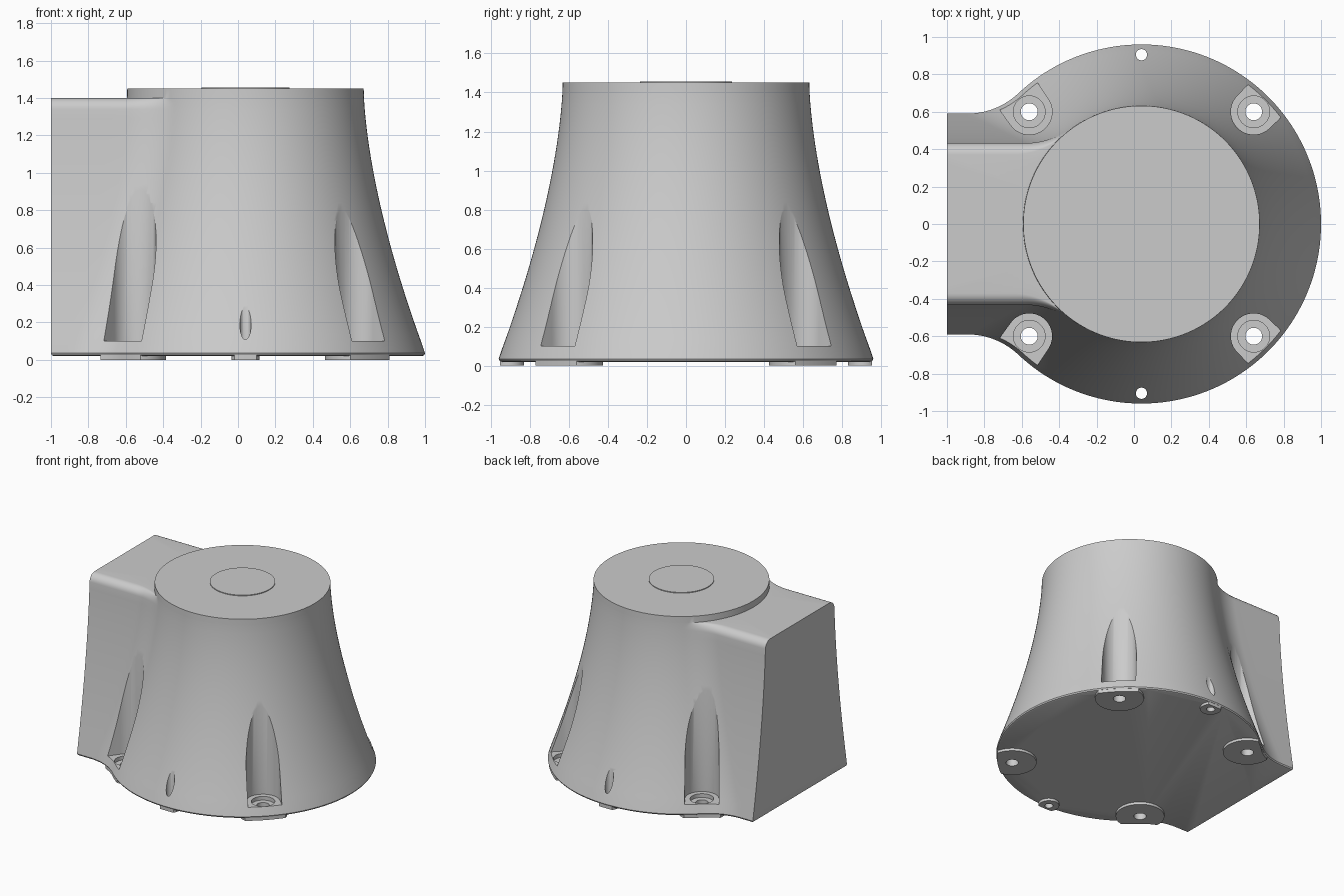
import bpy, bmesh, math
from mathutils import Vector

if "Cube" in bpy.data.objects:
    bpy.data.objects.remove(bpy.data.objects["Cube"])

CX = 0.04                      # axis of the flared drum
TOP, SHELF, EDGE = 1.45, 1.40, 0.06


def drum_radius(z):
    return 0.632 + 0.328 * max(0, (TOP - z) / 1.41) ** 1.6


def outline(z, inset=0.0):
    """Circle blended by concave fillets into a straight-sided block ending at x = -1."""
    r = drum_radius(z) - inset
    w = 0.43 + 0.16 * max(0, (TOP - z) / 1.41) ** 1.6 - inset
    h = z - (SHELF - EDGE)
    if h > 0:
        w -= EDGE - math.sqrt(max(0, EDGE ** 2 - h ** 2))
    f = 0.4
    fx = CX - math.sqrt((r + f) ** 2 - (w + f) ** 2)
    a = math.atan2(w + f, fx - CX)
    pts = [(CX + r * math.cos(t), r * math.sin(t))
           for t in (-a + 2 * a * i / 128 for i in range(129))]
    fil = []
    for i in range(1, 17):
        t = (a - math.pi) + (-math.pi / 2 - (a - math.pi)) * i / 16
        fil.append((fx + f * math.cos(t), w + f + f * math.sin(t)))
    fil += [(fx + (-1 + inset - fx) * i / 4, w) for i in range(1, 5)]
    end = [(-1 + inset, w - 2 * w * i / 16) for i in range(1, 16)]
    return pts + fil + end + [(x, -y) for x, y in reversed(fil)]


def loft(name, rings):
    bm = bmesh.new()
    vs = [[bm.verts.new(p) for p in ring] for ring in rings]
    n = len(rings[0])
    for lo, hi in zip(vs, vs[1:]):
        for i in range(n):
            j = (i + 1) % n
            bm.faces.new((lo[i], lo[j], hi[j], hi[i]))
    bm.faces.new(vs[0][::-1])
    bm.faces.new(vs[-1])
    bmesh.ops.remove_doubles(bm, verts=bm.verts, dist=1e-5)
    bmesh.ops.recalc_face_normals(bm, faces=bm.faces)
    me = bpy.data.meshes.new(name)
    bm.to_mesh(me)
    bm.free()
    ob = bpy.data.objects.new(name, me)
    bpy.context.collection.objects.link(ob)
    return ob


def prism(name, pts, z0, z1):
    return loft(name, [[(x, y, z) for x, y in pts] for z in (z0, z1)])


def circle(x, y, r, n=48):
    return [(x + r * math.cos(2 * math.pi * i / n), y + r * math.sin(2 * math.pi * i / n))
            for i in range(n)]


def boolean(ob, tool, op='DIFFERENCE', keep=False):
    m = ob.modifiers.new("bool", 'BOOLEAN')
    m.operation, m.object, m.solver = op, tool, 'EXACT'
    bpy.context.view_layer.objects.active = ob
    bpy.ops.object.modifier_apply(modifier=m.name)
    if not keep:
        bpy.data.objects.remove(tool)


def smooth(ob):
    bpy.ops.object.select_all(action='DESELECT')
    ob.select_set(True)
    bpy.context.view_layer.objects.active = ob
    bpy.ops.object.shade_smooth_by_angle(angle=math.radians(30))


# Housing: flared drum and side block in one loft, with a rounded shelf edge
rings = [[(x, y, z) for x, y in outline(0.04, d)]
         for z, d in ((0.02, 0.015), (0.026, 0.005))]
rings = [[(x, y, z) for x, y in outline(0.04, d)] for z, d in
         ((0.02, 0.015), (0.025, 0.005), (0.035, 0.0))]
levels = [0.04 + 1.30 * i / 26 for i in range(1, 27)]
levels += [SHELF - EDGE + EDGE * math.sin(math.pi / 2 * i / 8) for i in range(1, 9)]
for z in levels:
    rings.append([(x, y, z) for x, y in outline(z)])
# The shelf closes onto the round collar, which rises to the lid
for z, rad in ((SHELF, drum_radius(SHELF)), (TOP, drum_radius(TOP))):
    ring = []
    for x, y, _ in rings[-1]:
        d = Vector((x - CX, y)).normalized() * rad
        ring.append((CX + d.x, d.y, z))
    rings.append(ring)
housing = loft("housing", rings)

# Screw pockets: round at the back, open outward, with counterbore and through hole
screws = [(CX + sx * 0.6, sy * 0.6, sx, sy) for sx in (-1, 1) for sy in (-1, 1)]
for x, y, sx, sy in screws:
    ang = math.atan2(sy * (1.45 if sx < 0 else 1), sx)
    pr = 0.122
    pts = [(x + pr * math.cos(ang + t), y + pr * math.sin(ang + t))
           for t in (math.pi / 2 + math.pi * i / 32 for i in range(33))]
    for s in (-1, 1):
        d = Vector((0.6 * math.cos(ang) - s * pr * 1.1 * math.sin(ang),
                    0.6 * math.sin(ang) + s * pr * 1.1 * math.cos(ang)))
        pts.append((x + d.x, y + d.y))
    boolean(housing, prism("pocket_cutter", pts, 0.10, 1.25))
    boolean(housing, prism("counterbore_cutter", circle(x, y, 0.085), 0.07, 0.2))
    boolean(housing, prism("hole_cutter", circle(x, y, 0.045), -0.1, 0.2))

# Small pin holes front and back
pins = [(CX, -0.905), (CX, 0.905)]
for x, y in pins:
    boolean(housing, prism("pin_cutter", circle(x, y, 0.03, 32), -0.1, 0.5))
smooth(housing)

# Foot pads under every hole, trimmed to the base outline
base = prism("base_trim", outline(0.04, 0.006), -0.1, 0.2)
spots = [(x, y, 0.175, 0.045) for x, y, _, _ in screws] + [(x, y, 0.075, 0.03) for x, y in pins]
for i, (x, y, r, hole) in enumerate(spots):
    pad = prism(f"foot_pad_{i + 1}", circle(x, y, r), 0.0, 0.03)
    boolean(pad, base, 'INTERSECT', keep=True)
    boolean(pad, prism("hole_cutter", circle(x, y, hole), -0.1, 0.2))
    smooth(pad)
bpy.data.objects.remove(base)

# Thin round plate on the lid
plate = prism("lid_plate", circle(CX, 0, 0.235, 96), TOP - 0.01, TOP + 0.006)
smooth(plate)
